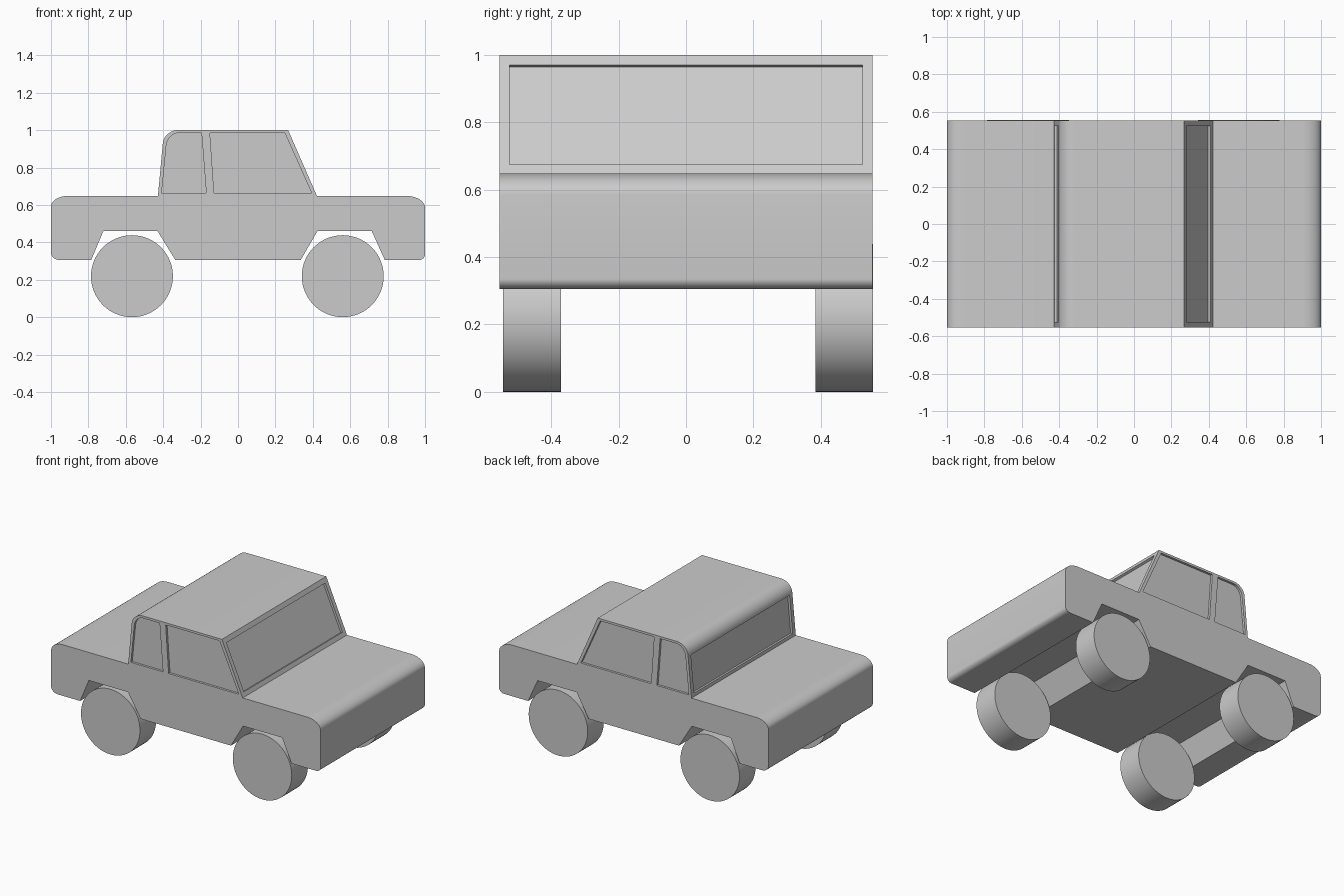
import bpy, bmesh, math
from mathutils import Vector

cube = bpy.data.objects.get("Cube")
if cube:
    bpy.data.objects.remove(cube, do_unlink=True)

HALF = 0.553      # half width of the body
RECESS = 0.015    # depth of the window recesses

paint = bpy.data.materials.new("plain_grey")
paint.use_nodes = True
GREY = (0.6, 0.6, 0.6, 1)
paint.diffuse_color = GREY
paint.node_tree.nodes["Principled BSDF"].inputs["Base Color"].default_value = GREY


def prism(name, profile, y0, y1):
    """Extrude an (x, z) profile along y."""
    bm = bmesh.new()
    face = bm.faces.new([bm.verts.new((x, y0, z)) for x, z in profile])
    new = bmesh.ops.extrude_face_region(bm, geom=[face])["geom"]
    moved = [v for v in new if isinstance(v, bmesh.types.BMVert)]
    bmesh.ops.translate(bm, verts=moved, vec=(0, y1 - y0, 0))
    bmesh.ops.recalc_face_normals(bm, faces=bm.faces)
    mesh = bpy.data.meshes.new(name)
    bm.to_mesh(mesh)
    bm.free()
    mesh.materials.append(paint)
    obj = bpy.data.objects.new(name, mesh)
    bpy.context.collection.objects.link(obj)
    return obj


def rounded(start, corner, end, steps=10):
    """Elliptical corner from start to end around a corner point."""
    s, c, e = Vector(start), Vector(corner), Vector(end)
    centre = s + e - c
    angles = [math.pi / 2 * i / steps for i in range(steps + 1)]
    return [tuple(centre + (s - centre) * math.cos(a) + (e - centre) * math.sin(a))
            for a in angles]


def smooth(obj):
    bpy.ops.object.select_all(action="DESELECT")
    obj.select_set(True)
    bpy.context.view_layer.objects.active = obj
    bpy.ops.object.shade_smooth_by_angle(angle=math.radians(30))


# Body and cab as one side profile, with wheel arches across the full width
profile = (
    rounded((-0.95, 0.305), (-1, 0.305), (-1, 0.345))
    + rounded((-1, 0.59), (-1, 0.648), (-0.91, 0.648))
    + [(-0.428, 0.648)]
    + rounded((-0.402, 0.93), (-0.395, 1), (-0.32, 1))
    + [(0.268, 1), (0.422, 0.648)]
    + rounded((0.9, 0.648), (1, 0.648), (1, 0.585))
    + rounded((1, 0.335), (1, 0.305), (0.965, 0.305))
    + [(0.785, 0.305), (0.715, 0.46), (0.425, 0.46), (0.335, 0.305)]
    + [(-0.335, 0.305), (-0.43, 0.46), (-0.72, 0.46), (-0.785, 0.305)]
)
body = prism("body", profile, -HALF, HALF)


def end_window(name, low, high, z0, z1, outward):
    """Cutter lying along a sloped end of the cab."""
    low, high = Vector(low), Vector(high)
    slope = high - low
    a = low + slope * (z0 - low.y) / slope.y
    b = low + slope * (z1 - low.y) / slope.y
    n = Vector((slope.y, -slope.x)).normalized() * outward
    pts = [a - n * RECESS, b - n * RECESS, b + n * 0.02, a + n * 0.02]
    return prism(name, pts, -0.523, 0.523)


# Window cutters
front_pane = [(-0.15, 0.985), (0.25, 0.985), (0.393, 0.665), (-0.128, 0.665)]
rear_pane = ([(-0.17, 0.665), (-0.408, 0.665)]
             + rounded((-0.383, 0.92), (-0.377, 0.985), (-0.315, 0.985))
             + [(-0.195, 0.985)])
cutters = [
    end_window("windscreen_cutter", (0.422, 0.648), (0.268, 1), 0.675, 0.97, 1),
    end_window("rear_window_cutter", (-0.428, 0.648), (-0.402, 0.93), 0.67, 0.92, -1),
]
for side in (-1, 1):
    for pane in (front_pane, rear_pane):
        cutters.append(prism("side_window_cutter", pane,
                             side * (HALF - RECESS), side * (HALF + 0.05)))

# Cut the recesses, then discard the cutters
bpy.context.view_layer.objects.active = body
for cutter in cutters:
    cutter.hide_render = True
    cut = body.modifiers.new("window_recess", "BOOLEAN")
    cut.operation = "DIFFERENCE"
    cut.solver = "EXACT"
    cut.object = cutter
    bpy.ops.object.modifier_apply(modifier=cut.name)
for cutter in cutters:
    bpy.data.objects.remove(cutter, do_unlink=True)
smooth(body)

# Wheels
for x, end in ((-0.567, "rear"), (0.56, "front")):
    for y, side in ((-0.457, "right"), (0.47, "left")):
        bpy.ops.mesh.primitive_cylinder_add(
            vertices=64, radius=0.219, depth=0.171,
            location=(x, y, 0.219), rotation=(math.pi / 2, 0, 0))
        wheel = bpy.context.object
        wheel.name = f"{end}_{side}_wheel"
        wheel.data.materials.append(paint)
        smooth(wheel)
